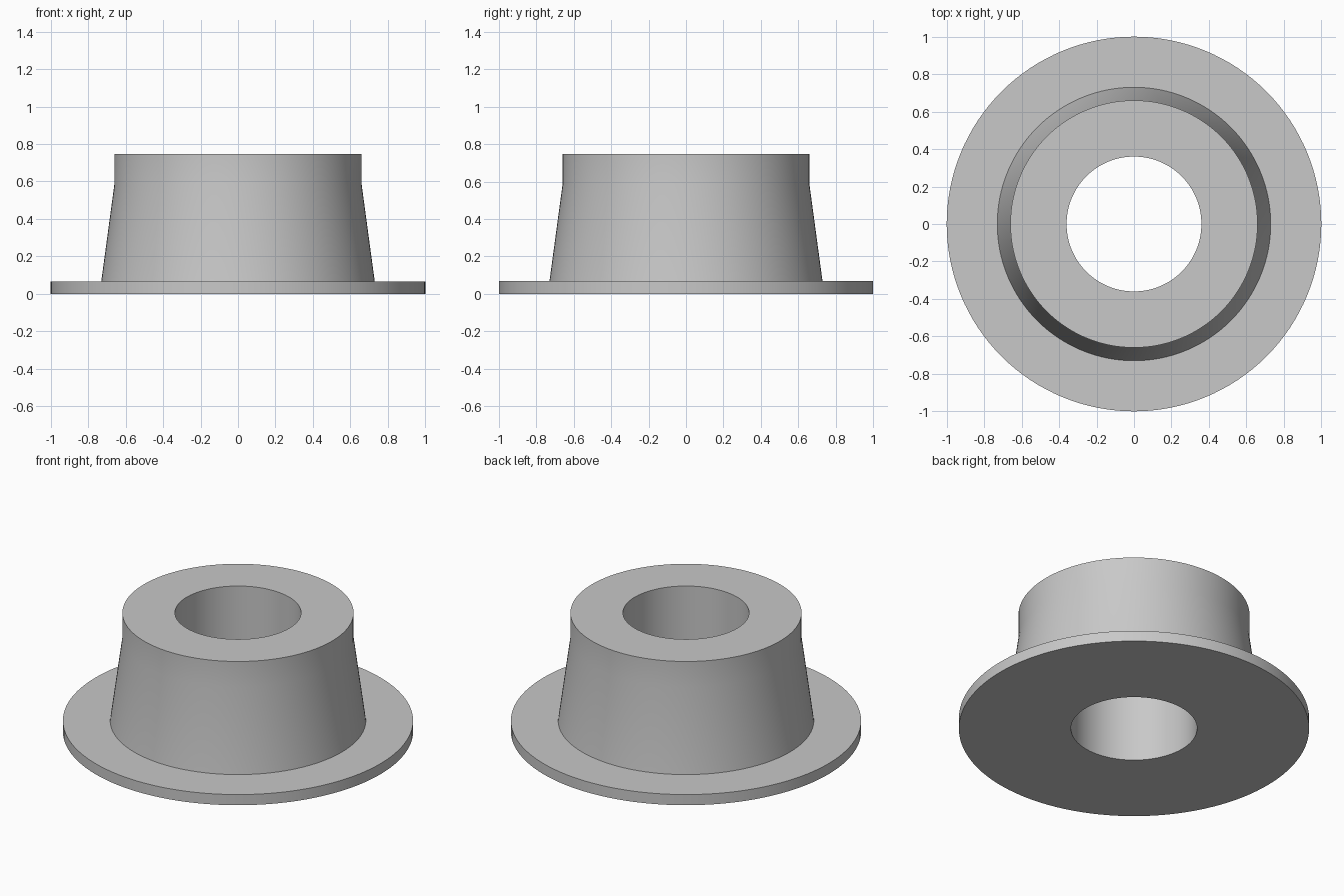
import bpy
import bmesh
import math
from mathutils import Vector

cube = bpy.data.objects.get("Cube")
if cube:
    bpy.data.objects.remove(cube, do_unlink=True)

SEGMENTS = 128

# Single plain grey
grey = bpy.data.materials.new("light_grey")
grey.use_nodes = True
colour = (0.58, 0.58, 0.58, 1)
grey.diffuse_color = colour
grey.node_tree.nodes["Principled BSDF"].inputs["Base Color"].default_value = colour


def lathe(name, profile):
    """Revolve a closed (radius, height) profile around the z axis."""
    bm = bmesh.new()
    verts = [bm.verts.new((r, 0, z)) for r, z in profile]
    edges = [bm.edges.new((v, verts[(i + 1) % len(verts)]))
             for i, v in enumerate(verts)]
    bmesh.ops.spin(bm, geom=verts + edges, cent=Vector(), axis=Vector((0, 0, 1)),
                   angle=math.tau, steps=SEGMENTS, use_merge=True)
    bmesh.ops.remove_doubles(bm, verts=bm.verts, dist=0.0001)
    bmesh.ops.recalc_face_normals(bm, faces=bm.faces)
    mesh = bpy.data.meshes.new(name)
    bm.to_mesh(mesh)
    bm.free()
    mesh.materials.append(grey)
    obj = bpy.data.objects.new(name, mesh)
    bpy.context.collection.objects.link(obj)
    bpy.ops.object.select_all(action="DESELECT")
    obj.select_set(True)
    bpy.context.view_layer.objects.active = obj
    bpy.ops.object.shade_smooth_by_angle(angle=math.radians(30))
    return obj


# Flange, tapered body, straight collar and through bore in one section
BORE, COLLAR, BODY, RIM = 0.36, 0.66, 0.73, 1.0
FLANGE_TOP, TAPER_TOP, TOP = 0.067, 0.585, 0.747

lathe("flanged_bushing", [
    (BORE, 0), (RIM, 0), (RIM, FLANGE_TOP), (BODY, FLANGE_TOP),
    (COLLAR, TAPER_TOP), (COLLAR, TOP), (BORE, TOP),
])
